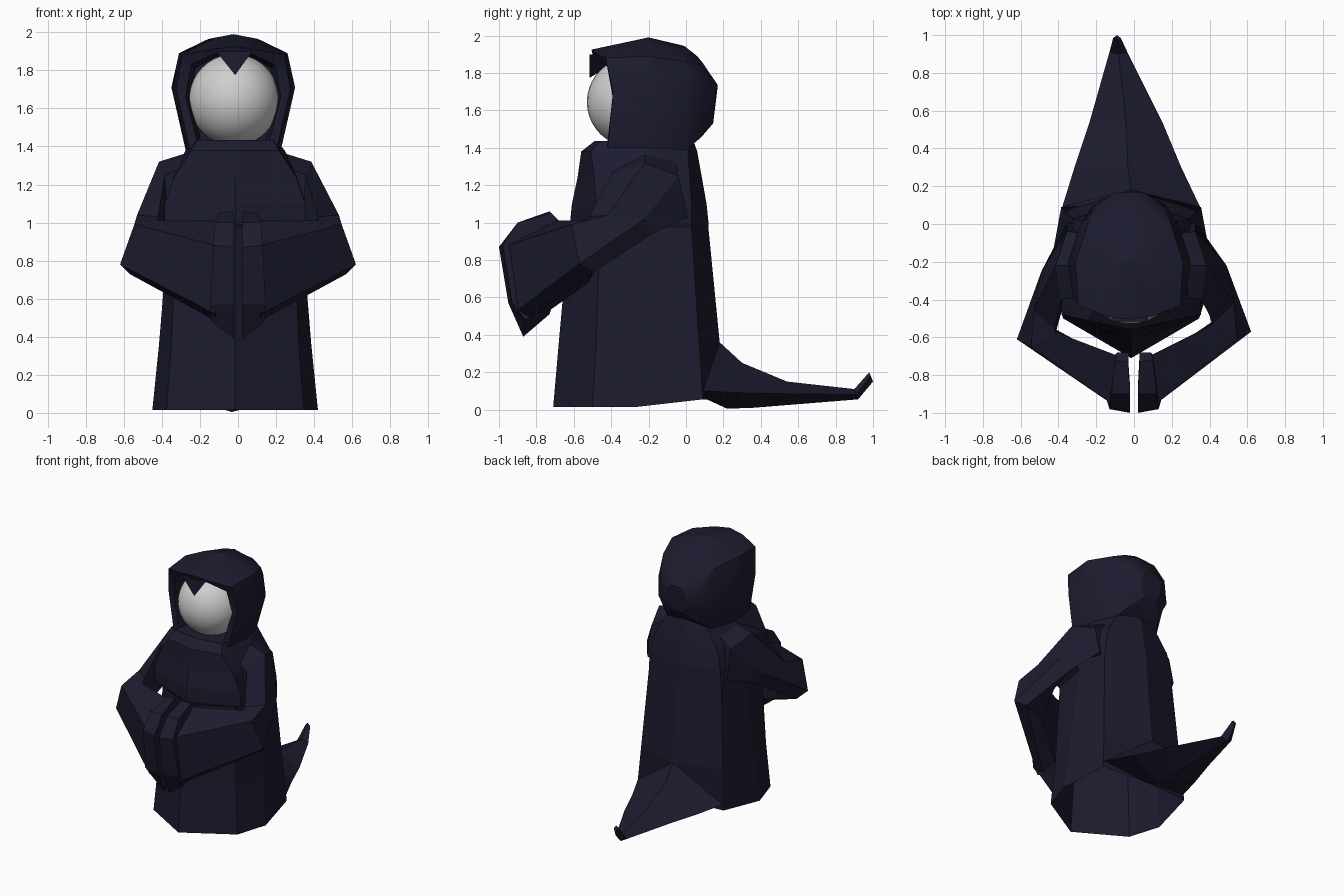
import bpy, bmesh, math

if "Cube" in bpy.data.objects:
    bpy.data.objects.remove(bpy.data.objects["Cube"])

def material(name, rgb):
    m = bpy.data.materials.new(name)
    m.diffuse_color = (*rgb, 1)
    m.use_nodes = True
    m.node_tree.nodes["Principled BSDF"].inputs["Base Color"].default_value = m.diffuse_color
    return m

cloth = material("dark navy cloth", (0.0115, 0.0115, 0.029))
pale = material("pale grey", (0.62, 0.62, 0.62))

def loft(name, rings, closed=True, caps=(False, False), smooth=None):
    """Skin a list of equal-length point rings."""
    bm = bmesh.new()
    vs = [[bm.verts.new(p) for p in r] for r in rings]
    n = len(rings[0])
    for a, b in zip(vs, vs[1:]):
        for i in range(n if closed else n - 1):
            j = (i + 1) % n
            bm.faces.new((a[i], a[j], b[j], b[i]))
    for ring, wanted in ((vs[0], caps[0]), (vs[-1], caps[1])):
        if wanted:
            bm.faces.new(ring)
    bmesh.ops.remove_doubles(bm, verts=bm.verts, dist=0.001)
    bmesh.ops.recalc_face_normals(bm, faces=bm.faces)
    me = bpy.data.meshes.new(name)
    bm.to_mesh(me)
    bm.free()
    ob = bpy.data.objects.new(name, me)
    bpy.context.collection.objects.link(ob)
    me.materials.append(cloth)
    if smooth:
        bpy.ops.object.select_all(action='DESELECT')
        ob.select_set(True)
        bpy.context.view_layer.objects.active = ob
        bpy.ops.object.shade_smooth_by_angle(angle=math.radians(smooth))
    return ob

CX = -0.015

def mirrored(right):
    """Right half from front centre to back centre, completed to a full ring."""
    left = [(-x, y, z) for x, y, z in right[-2:0:-1]]
    return [(x + CX, y, z) for x, y, z in right + left]

# robe: front ridge, front corner, side, back corner, spine at each height
robe = []
for z, front, fc, side, bc, spine in (
        (0.015, -.71, (.36, -.50), (.435, -.26), (.37, .09), .11),
        (0.36, -.68, (.335, -.48), (.40, -.24), (.35, .07), .18),
        (0.97, -.625, (.31, -.46), (.35, -.20), (.31, .03), .12),
        (1.00, -.62, (.37, -.47), (.37, -.20), (.31, .03), .12),
        (1.10, -.61, (.37, -.48), (.36, -.20), (.30, .03), .11),
        (1.24, -.58, (.32, -.49), (.33, -.20), (.27, .02), .085),
        (1.38, -.56, (.23, -.51), (.26, -.20), (.18, .01), .06),
        (1.435, -.49, (.20, -.46), (.21, -.20), (.15, .00), .04)):
    back = z + (.04 if z < .1 else 0)
    robe.append(mirrored([(0, front, z), (*fc, z), (*side, z), (*bc, back), (0, spine, back)]))
loft("robe", robe, caps=(False, True))

# train of the robe: ridge, right edge, keel, left edge
train = []
for y, xl, xr, ze, ytop, ztop, ybot, zbot in (
        (.09, -.38, .35, .10, .18, .36, .10, .06),
        (.30, -.315, .25, .09, .30, .25, .22, .005),
        (.54, -.235, .15, .085, .54, .15, .36, .01),
        (.91, -.13, -.035, .08, .90, .11, .92, .055),
        (.985, -.11, -.07, .18, .98, .20, 1.0, .15)):
    xc = (xl + xr) / 2
    train.append([(xc, ytop, ztop), (xr, y, ze), (xc, ybot, zbot), (xl, y, ze)])
loft("train", train, caps=(False, True))

# sleeves: shoulder, upper arm, elbow, wide opening
arm = [
    [(.24, -.22, 1.37), (.24, -.38, 1.30), (.26, -.38, 1.0), (.26, -.02, 1.0), (.24, -.05, 1.32)],
    [(.40, -.22, 1.32), (.37, -.40, 1.25), (.36, -.40, 1.04), (.34, .01, 1.03), (.34, -.04, 1.25)],
    [(.53, -.42, 1.04), (.42, -.52, 1.03), (.38, -.42, .90), (.42, -.18, .94), (.49, -.22, 1.02)],
    [(.545, -.61, .99), (.42, -.53, 1.01), (.41, -.52, .68), (.57, -.50, .73), (.62, -.57, .78)],
    [(.10, -.965, .875), (.08, -.70, 1.01), (.10, -.73, .53), (.11, -.85, .48), (.12, -.915, .52)]]
# hanging cuff band: outer and inner profiles, pointed at the bottom
cuff_outer = [(.13, -.98, .88), (.12, -.90, 1.0), (.10, -.72, 1.05), (.09, -.68, 1.01),
              (.12, -.72, .54), (.14, -.86, .48), (.145, -.93, .57)]
cuff_inner = [(.02, -1.0, .87), (.02, -.90, 1.0), (.03, -.73, 1.06), (.03, -.68, 1.01),
              (.03, -.73, .51), (.02, -.87, .39), (.02, -.95, .57)]
shift_x = (-.015, -.015, 0, 0, 0)
left_y = (0, 0, -.03, -.04, 0)
for side, s in (("right", 1), ("left", -1)):
    loft(side + "_sleeve",
         [[(s * x + dx, y + (dy if s < 0 else 0), z) for x, y, z in r]
          for r, dx, dy in zip(arm, shift_x, left_y)], caps=(True, True))
    loft(side + "_cuff", [[(s * x, y, z) for x, y, z in r]
                          for r in (cuff_outer, cuff_inner)], caps=(True, True))

# hood: arches from the inside of the opening, over the rim, to the back of the head
HX = CX - .01

def arch(bottom, mid, upper, shoulder, top):
    half = [bottom, mid, upper, shoulder]
    return ([(HX + x, y, z) for x, y, z in half] + [(HX, *top)]
            + [(HX - x, y, z) for x, y, z in half[::-1]])

hood = [
    arch((.17, -.30, 1.43), (.22, -.30, 1.66), (.20, -.30, 1.81), (.10, -.30, 1.87), (-.30, 1.89)),
    arch((.19, -.42, 1.43), (.25, -.39, 1.66), (.22, -.42, 1.83), (.09, -.48, 1.89), (-.50, 1.90)),
    arch((.23, -.42, 1.39), (.30, -.39, 1.70), (.27, -.43, 1.88), (.12, -.49, 1.91), (-.505, 1.925)),
    arch((.25, -.20, 1.38), (.325, -.20, 1.71), (.285, -.20, 1.89), (.13, -.20, 1.965), (-.20, 1.99)),
    arch((.19, -.01, 1.38), (.26, .00, 1.68), (.22, .00, 1.86), (.10, -.01, 1.92), (-.01, 1.945)),
    arch((.13, .08, 1.455), (.19, .10, 1.58), (.17, .10, 1.76), (.09, .085, 1.86), (.06, 1.89)),
    arch((.05, .145, 1.53), (.085, .15, 1.58), (.085, .165, 1.69), (.045, .168, 1.725), (.17, 1.735))]
loft("hood", hood, caps=(True, True), smooth=25)

# pointed flap hanging from the brim
loft("brim_point", [[(HX - .09, y, 1.90), (HX + .10, y, 1.90), (HX + .01, y, tip)]
                    for y, tip in ((-.515, 1.775), (-.40, 1.84))], caps=(True, True))

# round blank face
bpy.ops.mesh.primitive_uv_sphere_add(segments=32, ring_count=20, radius=.24,
                                     location=(HX + .005, -.29, 1.645))
face = bpy.context.object
face.name = "face"
face.data.materials.append(pale)
bpy.ops.object.shade_smooth()
